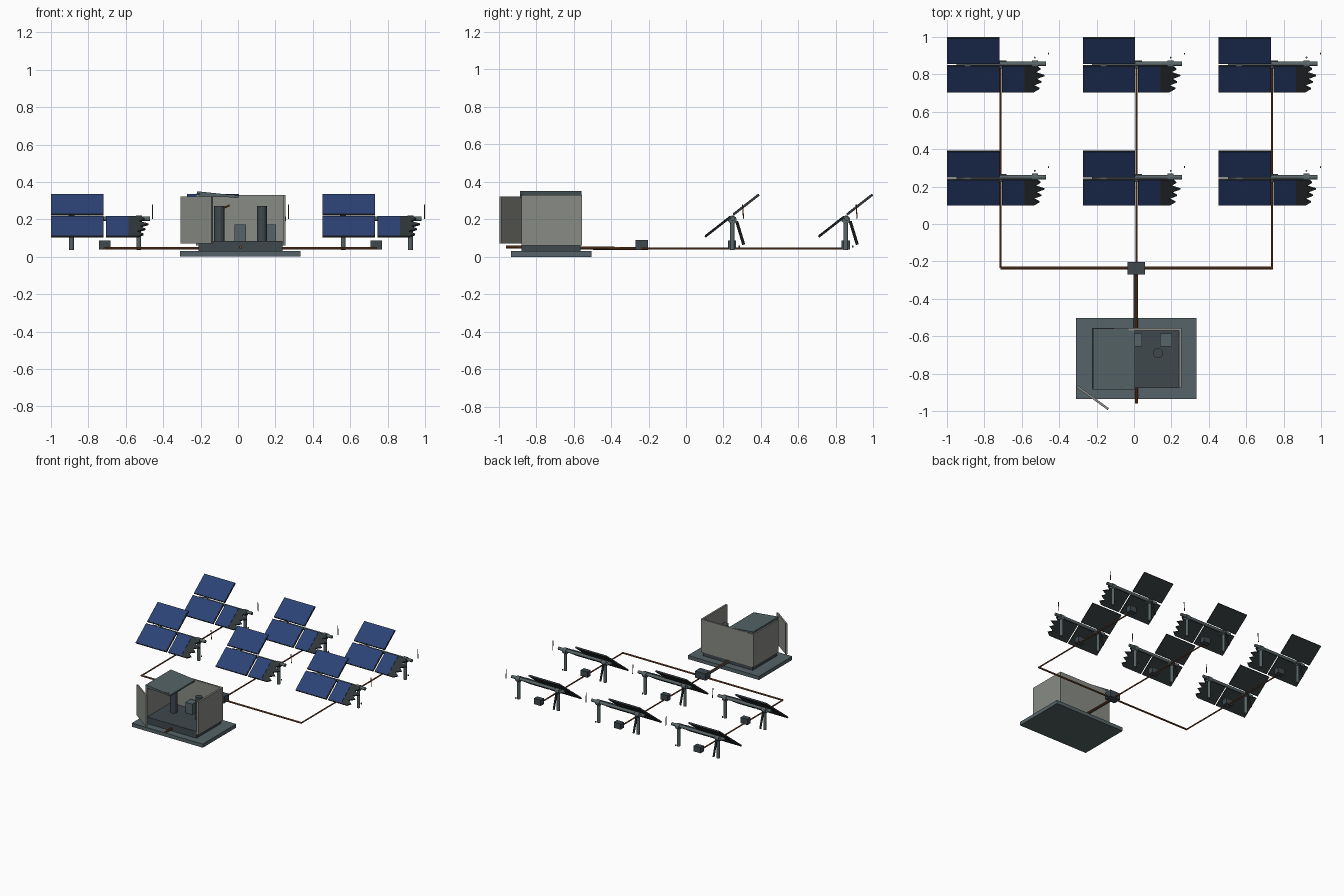
import bpy, bmesh, math
from mathutils import Vector, Matrix

if "Cube" in bpy.data.objects:
    bpy.data.objects.remove(bpy.data.objects["Cube"])


def material(name, rgb):
    m = bpy.data.materials.new(name)
    m.diffuse_color = (*rgb, 1)
    m.use_nodes = True
    m.node_tree.nodes["Principled BSDF"].inputs["Base Color"].default_value = m.diffuse_color
    return m


BLUE = material("panel_blue", (0.025, 0.055, 0.18))
DARK = material("dark_frame", (0.03, 0.037, 0.04))
STEEL = material("steel", (0.10, 0.13, 0.14))
SLAB = material("slab", (0.09, 0.125, 0.135))
GRAPHITE = material("graphite", (0.05, 0.065, 0.075))
WALL = material("wall", (0.25, 0.26, 0.235))
COPPER = material("copper", (0.19, 0.065, 0.025))


def finish(bm, name, mat, matrix=None):
    bmesh.ops.recalc_face_normals(bm, faces=bm.faces)
    if matrix is not None:
        bm.transform(matrix)
    me = bpy.data.meshes.new(name)
    bm.to_mesh(me)
    bm.free()
    ob = bpy.data.objects.new(name, me)
    me.materials.append(mat)
    bpy.context.collection.objects.link(ob)
    return ob


def box(name, lo, hi, mat, matrix=None):
    lo, hi = Vector(lo), Vector(hi)
    bm = bmesh.new()
    bmesh.ops.create_cube(bm, size=1)
    bm.transform(Matrix.Translation((lo + hi) / 2) @ Matrix.Diagonal((*(hi - lo), 1)))
    return finish(bm, name, mat, matrix)


def rod(name, a, b, r, mat, sides=10):
    a, b = Vector(a), Vector(b)
    d = b - a
    bm = bmesh.new()
    bmesh.ops.create_cone(bm, cap_ends=True, segments=sides, radius1=r, radius2=r, depth=d.length)
    turn = d.to_track_quat('Z', 'Y').to_matrix().to_4x4()
    return finish(bm, name, mat, Matrix.Translation((a + b) / 2) @ turn)


def plate(name, outline, z0, z1, mat, matrix):
    bm = bmesh.new()
    f = bm.faces.new([bm.verts.new((x, y, z0)) for x, y in outline])
    ext = bmesh.ops.extrude_face_region(bm, geom=[f])
    verts = [v for v in ext['geom'] if isinstance(v, bmesh.types.BMVert)]
    bmesh.ops.translate(bm, verts=verts, vec=(0, 0, z1 - z0))
    return finish(bm, name, mat, matrix)


# One solar table; ox, oy move the front left one
def solar_table(ox, oy):
    def P(x, y, z):
        return (x + ox, y + oy, z)

    tilt = Matrix.Translation(P(0, 0.245, 0.22)) @ Matrix.Rotation(math.radians(38), 4, 'X')

    # whole panels, upper and lower
    for tag, s0, s1 in (("upper", 0.008, 0.183), ("lower", -0.183, -0.008)):
        box(tag + "_panel_frame", (-1, s0, -0.007), (-0.72, s1, 0.004), DARK, tilt)
        box(tag + "_panel_glass", (-0.997, s0 + 0.003, 0.003), (-0.723, s1 - 0.003, 0.006), BLUE, tilt)

    # broken panel with jagged edge
    tips = [-0.535, -0.505, -0.54, -0.495, -0.525, -0.478, -0.53, -0.50, -0.52]
    edge = [(x, -0.183 + 0.175 * i / 8) for i, x in enumerate(tips)]
    plate("broken_panel_frame", [(-0.705, -0.008), (-0.705, -0.183)] + edge, -0.007, 0.004, DARK, tilt)
    box("broken_panel_glass", (-0.702, -0.18, 0.003), (-0.585, -0.011, 0.006), BLUE, tilt)

    # torque tube, posts, bearings
    rod("torque_tube", P(-0.95, 0.25, 0.203), P(-0.47, 0.25, 0.203), 0.012, STEEL, 12)
    for x in (-0.89, -0.53):
        rod("post", P(x, 0.247, 0.035), P(x, 0.247, 0.195), 0.0125, STEEL, 12)
        rod("bearing", P(x - 0.016, 0.248, 0.198), P(x + 0.016, 0.248, 0.198), 0.022, STEEL, 14)
    box("bearing_clamp", P(-0.925, 0.225, 0.188), P(-0.865, 0.262, 0.212), STEEL)
    # actuator strut and loose parts
    rod("strut", P(-0.89, 0.27, 0.19), P(-0.89, 0.308, 0.065), 0.008, DARK)
    rod("loose_bolt", P(-0.53, 0.284, 0.05), P(-0.53, 0.284, 0.06), 0.005, STEEL, 8)
    rod("loose_wire", P(-0.456, 0.307, 0.203), P(-0.456, 0.302, 0.28), 0.003, COPPER, 6)
    # combiner box
    box("combiner_box", P(-0.744, 0.225, 0.04), P(-0.682, 0.268, 0.087), GRAPHITE)


for ox in (0, 0.726, 1.452):
    for oy in (0, 0.606):
        solar_table(ox, oy)

# Ground cables
for x in (-0.713, 0.013, 0.739):
    rod("string_cable", (x, -0.235, 0.044), (x, 0.845, 0.044), 0.0055, COPPER, 8)
rod("cross_cable", (-0.715, -0.235, 0.045), (0.742, -0.235, 0.045), 0.007, COPPER, 8)
rod("feed_cable", (0.013, -0.235, 0.044), (0.013, -0.96, 0.052), 0.008, COPPER, 8)
rod("conduit", (0.003, -0.235, 0.042), (0.003, -0.56, 0.044), 0.006, STEEL, 8)
box("junction_box", (-0.035, -0.27, 0.035), (0.06, -0.203, 0.09), GRAPHITE)

# Control hut
box("slab", (-0.31, -0.935, 0), (0.335, -0.503, 0.03), SLAB)
box("hut_floor", (-0.212, -0.878, 0.03), (0.238, -0.562, 0.085), GRAPHITE)
box("back_wall", (-0.225, -0.57, 0.06), (0.255, -0.556, 0.33), WALL)
box("right_wall", (0.24, -0.878, 0.06), (0.255, -0.563, 0.33), WALL)
box("left_wall", (-0.225, -0.878, 0.06), (-0.211, -0.563, 0.33), WALL)

# Door swung open
door_m = Matrix.Translation((-0.305, -0.868, 0)) @ Matrix.Rotation(math.atan2(-0.12, 0.165), 4, 'Z')
box("open_door", (0, -0.006, 0.07), (0.207, 0.006, 0.323), WALL, door_m)

# Half roof, slipped
roof_m = Matrix.Translation((-0.22, 0, 0.342)) @ Matrix.Rotation(math.radians(6), 4, 'Y')
box("roof_sheet", (0, -0.885, -0.006), (0.225, -0.558, 0.008), SLAB, roof_m)
box("roof_rail", (-0.225, -0.878, 0.32), (-0.02, -0.866, 0.332), STEEL)

# Equipment inside
for x in (-0.1, 0.128):
    rod("tank", (x, -0.69, 0.085), (x, -0.69, 0.272), 0.027, GRAPHITE, 16)
rod("tank_lead", (-0.09, -0.69, 0.255), (-0.045, -0.69, 0.275), 0.005, COPPER, 8)
for x in (-0.02, 0.138):
    box("cabinet", (x, -0.655, 0.085), (x + 0.064, -0.586, 0.172), SLAB)
